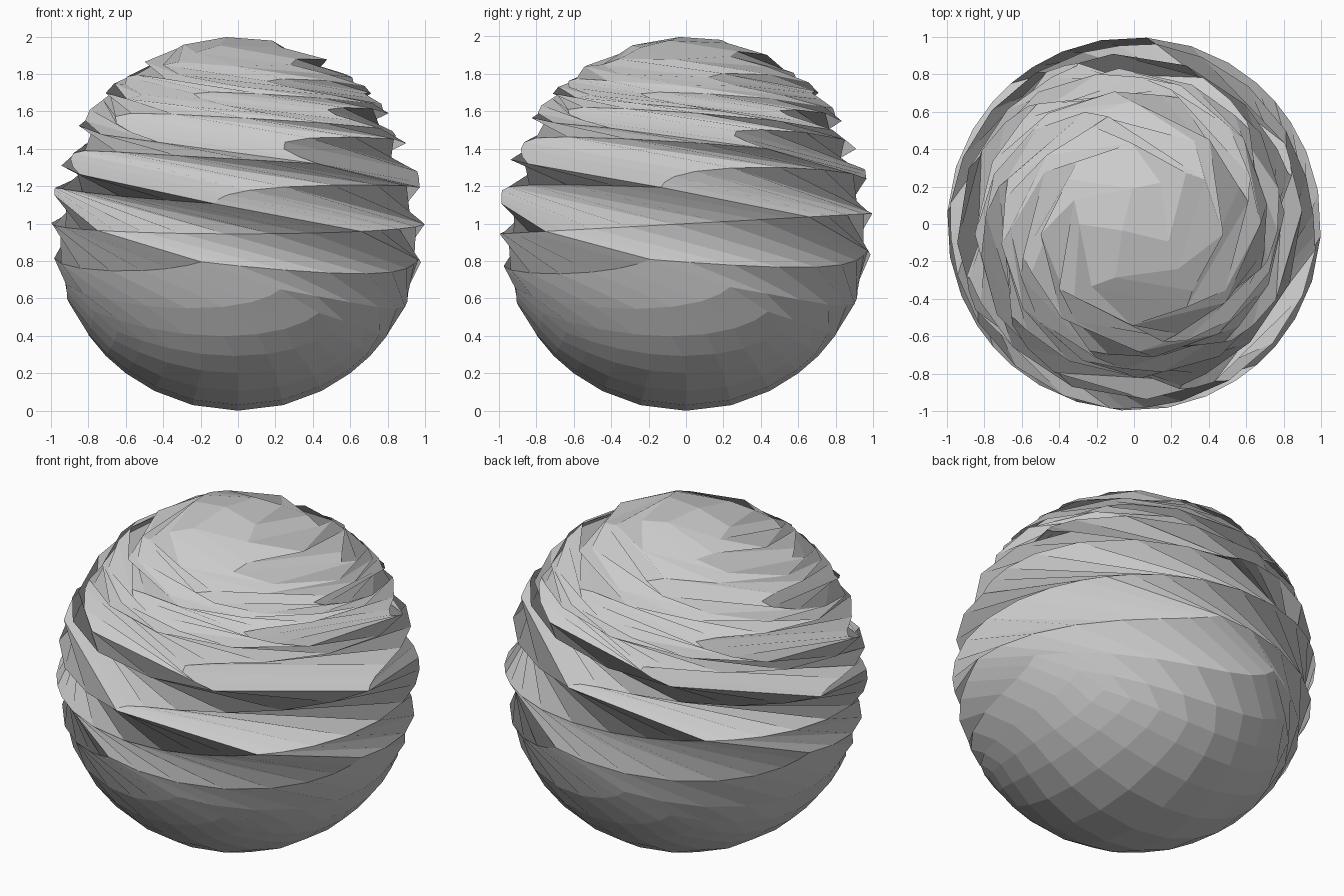
import bpy, bmesh
from math import radians
from mathutils import Matrix, Vector

if "Cube" in bpy.data.objects:
    bpy.data.objects.remove(bpy.data.objects["Cube"])

DIVISIONS = 8               # grid cells along each cube edge
TURN = radians(577)         # full swirl at the top pole
REACH = 1.9                 # distance from the top pole where the swirl fades out
AXIS = Vector((-0.0256, -0.0275, 1)).normalized()
TOP = Vector((0, 0, 1))


def falloff(distance):
    t = max(0.0, 1.0 - distance / REACH)
    return t * t * (3 - 2 * t)


bm = bmesh.new()

# Gridded cube projected onto a unit sphere
bmesh.ops.create_cube(bm, size=2)
bmesh.ops.subdivide_edges(bm, edges=bm.edges[:], cuts=DIVISIONS - 1, use_grid_fill=True)
for v in bm.verts:
    v.co.normalize()

# Clockwise swirl that grows smoothly toward the top pole
for v in bm.verts:
    angle = TURN * falloff((v.co - TOP).length)
    v.co = Matrix.Rotation(-angle, 3, AXIS) @ v.co

# Stand it on the ground
bmesh.ops.translate(bm, verts=bm.verts[:], vec=(0, 0, 1))

mesh = bpy.data.meshes.new("swirled_ball")
bm.to_mesh(mesh)
bm.free()
ball = bpy.data.objects.new("swirled_ball", mesh)
bpy.context.collection.objects.link(ball)
